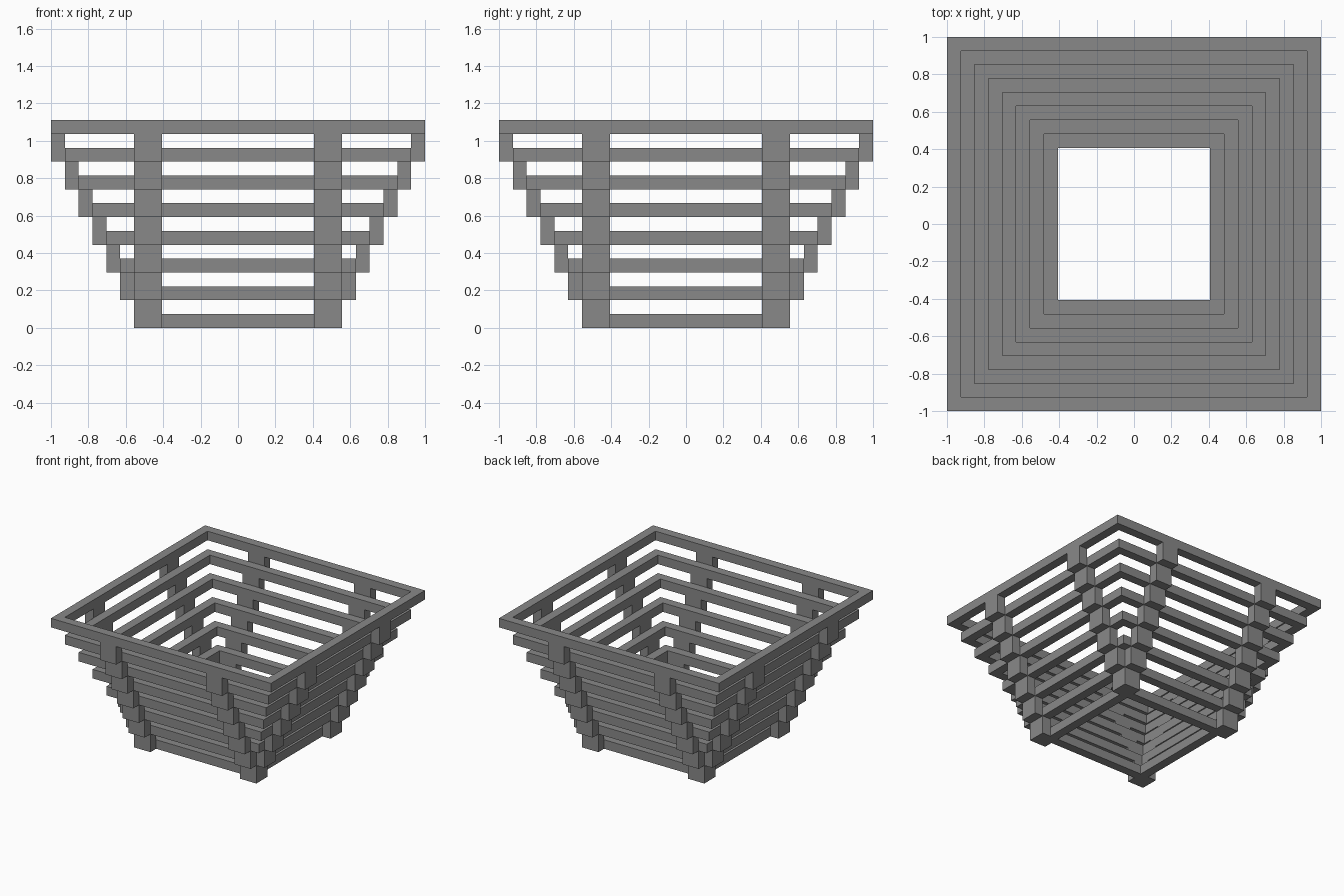
import bpy
import bmesh
from mathutils import Matrix, Vector
from math import pi

if "Cube" in bpy.data.objects:
    bpy.data.objects.remove(bpy.data.objects["Cube"])

U = 2 / 27        # thickness of one slat
LEVELS = 8
POST_X = 6.5 * U  # centre of each spacer block along its side

grey = bpy.data.materials.new("mid grey")
grey.use_nodes = True
colour = (0.25, 0.25, 0.25, 1)
grey.diffuse_color = colour
grey.node_tree.nodes["Principled BSDF"].inputs["Base Color"].default_value = colour


def finish(name, bm):
    bmesh.ops.recalc_face_normals(bm, faces=bm.faces)
    mesh = bpy.data.meshes.new(name)
    bm.to_mesh(mesh)
    bm.free()
    mesh.materials.append(grey)
    obj = bpy.data.objects.new(name, mesh)
    bpy.context.collection.objects.link(obj)


def square_frame(name, outer, z):
    """Square ring with a square cross-section, mitred at the corners."""
    bm = bmesh.new()
    inner = outer - U
    section = [(outer, z), (outer, z + U), (inner, z + U), (inner, z)]
    corners = [(1, 1), (-1, 1), (-1, -1), (1, -1)]
    loops = [[bm.verts.new((sx * r, sy * r, h)) for r, h in section]
             for sx, sy in corners]
    for i in range(4):
        a, b = loops[i], loops[(i + 1) % 4]
        for j in range(4):
            k = (j + 1) % 4
            bm.faces.new((a[j], b[j], b[k], a[k]))
    finish(name, bm)


def spacer_blocks(name, outer, z):
    """Two upright blocks on each of the four sides."""
    bm = bmesh.new()
    for side in range(4):
        turn = Matrix.Rotation(side * pi / 2, 4, "Z")
        for x in (-POST_X, POST_X):
            centre = Vector((x, U / 2 - outer, z + U))
            size = Matrix.Diagonal((2 * U, U, 2 * U, 1))
            bmesh.ops.create_cube(
                bm, size=1, matrix=turn @ Matrix.Translation(centre) @ size)
    finish(name, bm)


# Stacked frames widen upward, each carried on blocks outside the one below
for level in range(LEVELS):
    outer = (6.5 + level) * U
    z = 2 * level * U
    square_frame(f"frame_{level + 1}", outer, z)
    if level < LEVELS - 1:
        spacer_blocks(f"spacer_blocks_{level + 1}", outer + U, z)
